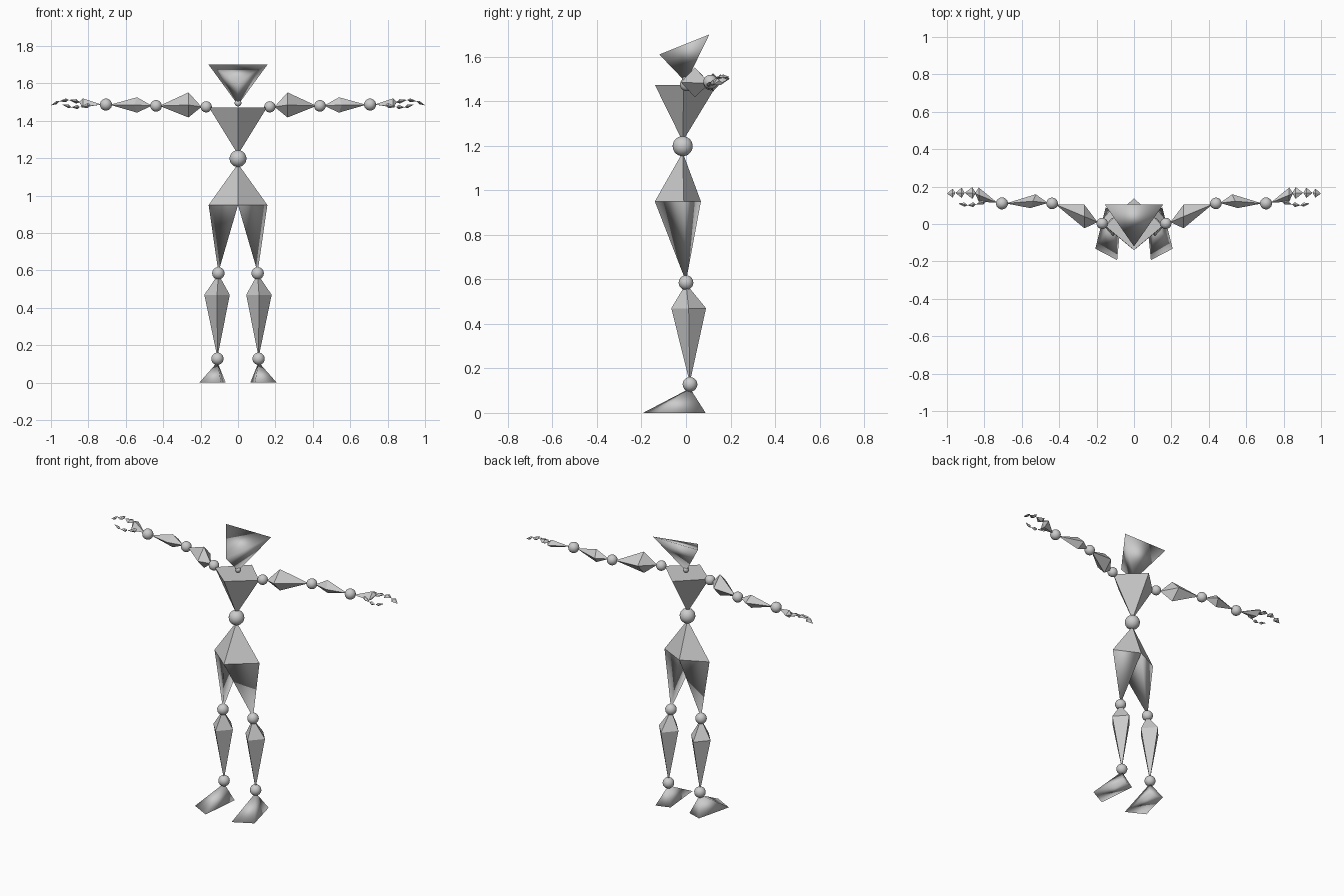
import bpy, bmesh
from mathutils import Vector

if "Cube" in bpy.data.objects:
    bpy.data.objects.remove(bpy.data.objects["Cube"])

grey = bpy.data.materials.new("mid_grey")
grey.diffuse_color = (.58, .58, .58, 1)
grey.use_nodes = True
grey.node_tree.nodes["Principled BSDF"].inputs["Base Color"].default_value = grey.diffuse_color


def hull(name, pts, smooth=False, open_top=False):
    """Convex solid around a few corner points."""
    bm = bmesh.new()
    for p in pts:
        bm.verts.new(p)
    bmesh.ops.convex_hull(bm, input=bm.verts[:])
    bmesh.ops.dissolve_limit(bm, angle_limit=0.01, verts=bm.verts[:], edges=bm.edges[:])
    bmesh.ops.recalc_face_normals(bm, faces=bm.faces[:])
    if open_top:
        bmesh.ops.delete(bm, geom=[f for f in bm.faces if f.normal.z > .99], context='FACES_ONLY')
    for f in bm.faces:
        f.smooth = smooth
    me = bpy.data.meshes.new(name)
    bm.to_mesh(me)
    bm.free()
    me.materials.append(grey)
    ob = bpy.data.objects.new(name, me)
    bpy.context.collection.objects.link(ob)
    return ob


def ball(name, loc, r):
    """Smooth round joint."""
    bpy.ops.mesh.primitive_uv_sphere_add(segments=24, ring_count=14, radius=r, location=loc)
    ob = bpy.context.object
    ob.name = name
    ob.data.materials.append(grey)
    bpy.ops.object.shade_smooth()


def side(s, p):
    return Vector((s * p[0], p[1], p[2]))


def bone(name, s, a, b, c, u, v):
    """Four-sided bipyramid from a to b with a diamond ring c +-u +-v."""
    c, u, v = Vector(c), Vector(u), Vector(v)
    hull(name, [side(s, p) for p in (a, b, c + u, c - u, c + v, c - v)])


def chain(name, s, path, wy, wz):
    """Row of small bipyramids along a path."""
    for i in range(len(path) - 1):
        a, b = Vector(path[i]), Vector(path[i + 1])
        k = 1 - 0.12 * i
        bone(f"{name}_{i + 1}", s, a, b, a.lerp(b, 0.33), (0, wy * k, 0), (0, 0, wz * k))


# Head, neck joint, chest, waist joint, pelvis
hull("head", [(-.157, .105, 1.70), (.157, .105, 1.70), (0, -.12, 1.61), (0, 0, 1.485)], smooth=True)
ball("neck_joint", (0, 0, 1.495), .018)
hull("chest", [(-.155, -.01, 1.472), (.155, -.01, 1.472), (0, -.139, 1.472),
               (0, .138, 1.472), (0, -.015, 1.22)])
ball("waist_joint", (0, -.015, 1.198), .045)
hull("pelvis", [(-.157, -.01, .95), (.157, -.01, .95), (0, -.14, .95),
                (0, .067, .95), (0, -.015, 1.17)])

for s, tag in ((1, "left"), (-1, "right")):
    # Leg
    hull(f"{tag}_thigh", [side(s, p) for p in (
        (.157, -.01, .95), (0, -.14, .95), (0, .067, .95), (.105, 0, .59))],
        smooth=True, open_top=True)
    ball(f"{tag}_knee", side(s, (.105, 0, .585)), .033)
    bone(f"{tag}_shin", s, (.105, 0, .58), (.11, .017, .135), (.112, .012, .47),
         (.068, 0, 0), (0, .078, 0))
    ball(f"{tag}_ankle", side(s, (.11, .018, .128)), .033)
    hull(f"{tag}_foot", [side(s, p) for p in (
        (.09, -.193, 0), (.207, -.132, 0), (.152, .088, 0), (.066, .06, 0), (.11, .018, .11))],
        smooth=True)

    # Arm
    ball(f"{tag}_shoulder", side(s, (.17, .003, 1.475)), .03)
    bone(f"{tag}_upper_arm", s, (.195, .01, 1.475), (.42, .105, 1.48), (.265, .04, 1.485),
         (0, .063, 0), (0, 0, .067))
    ball(f"{tag}_elbow", side(s, (.438, .11, 1.48)), .031)
    bone(f"{tag}_forearm", s, (.46, .112, 1.481), (.685, .11, 1.486), (.54, .122, 1.485),
         (-.015, .037, 0), (0, 0, .041))
    ball(f"{tag}_wrist", side(s, (.706, .11, 1.487)), .032)

    # Hand, fingers and thumb
    hull(f"{tag}_palm", [side(s, p) for p in (
        (.73, .113, 1.487), (.83, .195, 1.50), (.83, .12, 1.475), (.83, .155, 1.52),
        (.83, .155, 1.472), (.85, .165, 1.50))])
    chain(f"{tag}_finger", s, [(.845, .165, 1.50), (.905, .167, 1.512), (.955, .166, 1.505),
                               (1.0, .163, 1.483)], .031, .012)
    chain(f"{tag}_thumb", s, [(.785, .127, 1.484), (.845, .105, 1.474), (.89, .10, 1.473),
                              (.94, .11, 1.487)], .015, .013)
